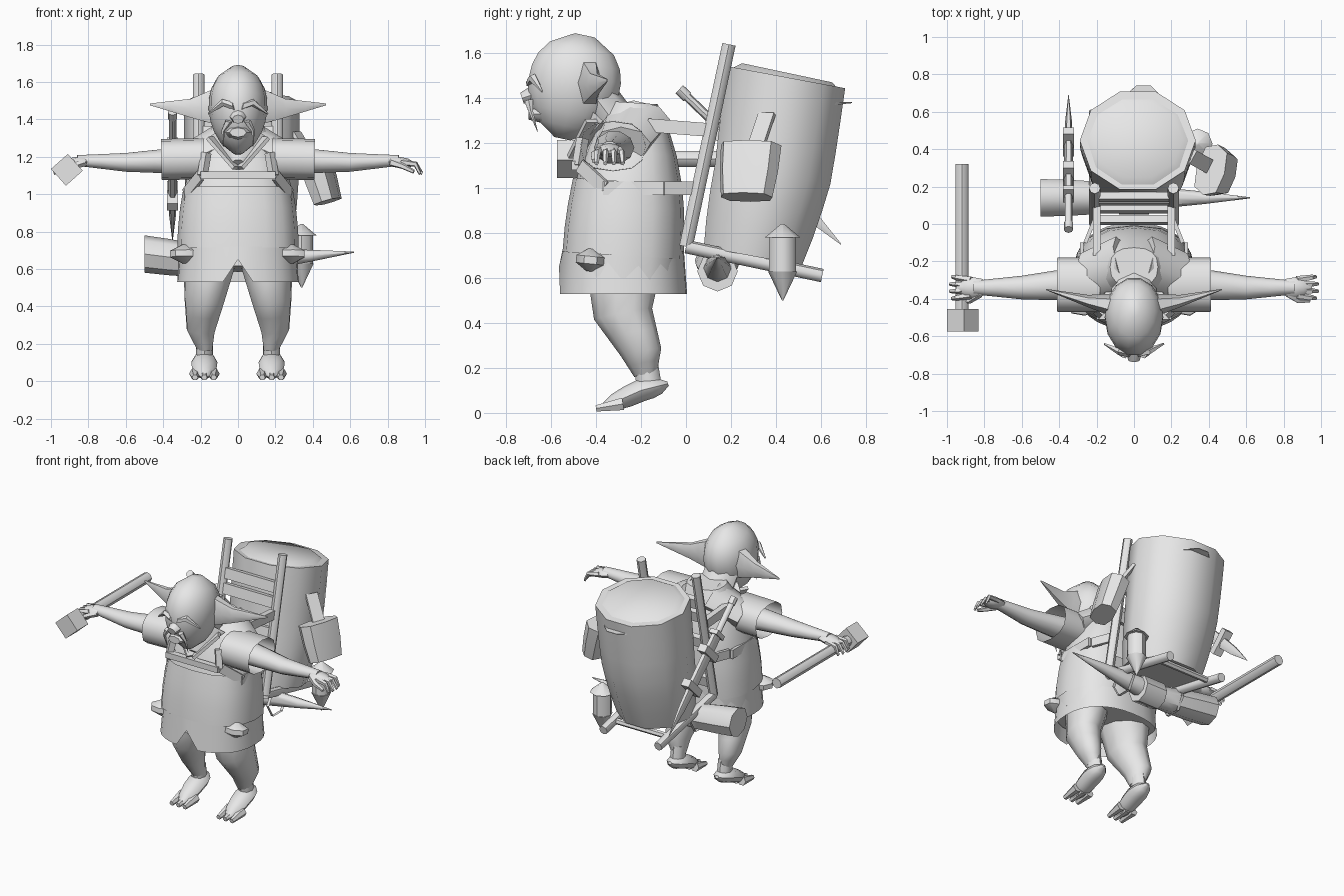
import bpy, bmesh, math
from mathutils import Matrix, Vector

cube = bpy.data.objects.get("Cube")
if cube:
    bpy.data.objects.remove(cube)

grey = bpy.data.materials.new("plain_grey")
grey.use_nodes = True
grey.diffuse_color = (.8, .8, .8, 1)
grey.node_tree.nodes["Principled BSDF"].inputs["Base Color"].default_value = grey.diffuse_color


# Profiles give the girth of a part along its length
def fade(amount, power=1):
    return lambda t: 1 - amount * t ** power


def egg(t):
    return max(2 * math.sqrt(t * (1 - t)), .2)


def skull(t):
    return egg(t) * (.85 + t / 5)


def basket_swell(t):
    return 1 - (1 - t) ** 3 / 6


straight = fade(0)
taper = fade(.5)
point = fade(.95)


def resample(path, steps):
    """Split every leg of a path into equal steps."""
    points = [Vector(path[0])]
    for a, b in zip(path, path[1:]):
        points += [Vector(a).lerp(Vector(b), (i + 1) / steps) for i in range(steps)]
    return points


def sweep(name, path, width, height=None, profile=straight, sides=8, steps=1,
          square=1, caps=True, matrix=Matrix()):
    """Skin elliptical rings along a path, all square to its chord."""
    height = height or width
    points = resample(path, steps)
    frame = (points[-1] - points[0]).to_track_quat("Z", "Y")
    turn, grow = (math.pi / 4, math.sqrt(2)) if sides == 4 else (0, 1)
    bm = bmesh.new()
    rings = []
    for step, centre in enumerate(points):
        girth = grow * profile(step / (len(points) - 1))
        ring = []
        for i in range(sides):
            angle = math.tau * i / sides + turn
            c, s = math.cos(angle), math.sin(angle)
            across = girth * width * math.copysign(abs(c) ** square, c)
            along = girth * height * math.copysign(abs(s) ** square, s)
            ring.append(bm.verts.new(centre + frame @ Vector((across, along, 0))))
        rings.append(ring)
    for low, high in zip(rings, rings[1:]):
        for i in range(sides):
            j = (i + 1) % sides
            bm.faces.new((low[i], low[j], high[j], high[i]))
    if caps:
        bm.faces.new(rings[0])
        bm.faces.new(rings[-1])
    bmesh.ops.recalc_face_normals(bm, faces=bm.faces)
    mesh = bpy.data.meshes.new(name)
    bm.to_mesh(mesh)
    bm.free()
    mesh.transform(matrix)
    mesh.materials.append(grey)
    mesh.shade_smooth()
    mesh.set_sharp_from_angle(angle=math.radians(45))
    obj = bpy.data.objects.new(name, mesh)
    bpy.context.collection.objects.link(obj)
    return obj


def pair(name, path, *args, **options):
    """Sweep a part on the left and its mirror image on the right."""
    for side, sign in (("left", 1), ("right", -1)):
        mirrored = [(sign * x, y, z) for x, y, z in path]
        sweep(side + "_" + name, mirrored, *args, **options)


# Tunic, bib and notched skirt
sweep("shirt", [(0, -.28, .6), (0, -.23, 1.38)], .32, .26, fade(.6, 3), sides=16, steps=7, square=.8)
sweep("bib", [(0, -.28, .7), (0, -.26, 1.03)], .325, .27, fade(.1, 2), sides=16, steps=3, square=.8, caps=False)
sweep("bib_hem", [(-.2, -.49, 1.1), (.2, -.49, 1.1)], .02, sides=4)
skirt = sweep("skirt", [(0, -.28, .53), (0, -.28, .72)], .325, .285, fade(.05), sides=32, square=.85, caps=False)
for vert in skirt.data.vertices:
    if vert.co.z < .6 and abs(vert.co.x) < .01 and vert.co.y < -.4:
        vert.co.z = .65
pair("sleeve", [(.18, -.325, 1.19), (.41, -.325, 1.185)], .145, .11, sides=12, square=.8, caps=False)
pair("shoulder", [(.05, -.22, 1.3), (.25, -.28, 1.2)], .16, .1, fade(.2))
pair("lapel", [(.15, -.42, 1.3), (.01, -.5, 1.14)], .03, .01, sides=4)
pair("bib_strap", [(.17, -.46, 1.22), (.19, -.48, 1.1)], .02, sides=4)
pair("chest_strap", [(.2, -.47, 1.1), (.28, -.36, 1)], .01, .03, sides=4)
pair("side_strap", [(.28, -.37, 1), (.28, -.1, 1)], .01, .03, sides=4)
pair("hip_pouch", [(.28, -.43, .63), (.28, -.42, .73)], .09, .07, egg, sides=7, steps=3)

# Head and face
sweep("head", [(0, -.55, 1.22), (0, -.45, 1.68)], .165, .22, skull, sides=14, steps=8)
sweep("neck", [(0, -.25, 1.2), (0, -.4, 1.4)], .12, .1)
sweep("throat", [(0, -.37, 1.3), (0, -.49, 1.17)], .16, .1, fade(.8), sides=6)
sweep("nose", [(0, -.64, 1.43), (0, -.73, 1.4)], .06, .05, taper)
sweep("lower_lip", [(0, -.6, 1.33), (0, -.7, 1.33)], .09, .05, taper)
pair("ear", [(.12, -.43, 1.47), (.25, -.41, 1.46), (.47, -.35, 1.48)], .06, .11, point, sides=6, steps=2)
pair("brow", [(.02, -.69, 1.47), (.08, -.68, 1.49), (.16, -.64, 1.43)], .025, profile=fade(.8, 2), sides=5)
pair("whisker", [(.05, -.7, 1.39), (.08, -.69, 1.34), (.08, -.66, 1.25)], .02, profile=point, sides=5)

# Arms and hands
pair("arm", [(.3, -.32, 1.18), (.6, -.34, 1.17), (.86, -.34, 1.18)], .09, .075, fade(.6), sides=10, steps=2)
pair("palm", [(.77, -.34, 1.18), (.95, -.34, 1.16)], .055, .03, egg, steps=4)
pair("thumb", [(.82, -.37, 1.17), (.88, -.41, 1.15), (.94, -.41, 1.12)], .022, profile=taper, sides=5)
for finger in range(4):
    spread = finger / 3 - .5
    y = -.34 + spread / 12
    reach = .99 - abs(spread) / 30
    pair("finger", [(.87, y, 1.17), (.95, y + spread / 40, 1.16), (reach, y + spread / 30, 1.11)],
         .02, profile=taper, sides=5)

# Legs, feet and toes
pair("leg", [(.15, -.27, .65), (.18, -.28, .44), (.2, -.2, .27), (.18, -.18, .17)],
     .14, .175, fade(.7), sides=10, steps=2)
pair("ankle", [(.18, -.18, .22), (.18, -.16, .1)], .045, .055)
pair("foot", [(.18, -.08, .13), (.18, -.2, .1), (.18, -.38, .02)], .07, .05, egg, steps=3)
for toe in (-1, 0, 1):
    x = .18 + toe / 20
    pair("toe", [(x, -.28, .04), (x, -.4, .02)], .032, profile=taper, sides=6)

# Club held in the right hand
sweep("club_shaft", [(-.92, -.5, 1.13), (-.92, .32, 1.13)], .035)
sweep("club_head", [(-.96, -.515, 1.09), (-.87, -.515, 1.17)], .06, sides=4)

# Tilted pack frame
tilt = Matrix.Translation((0, 0, .74)) @ Matrix.Rotation(math.radians(-12), 4, "X")
pair("frame_post", [(.21, 0, 0), (.21, 0, .92)], .03, matrix=tilt)
pair("frame_foot", [(.21, 0, 0), (.21, .62, 0)], .03, matrix=tilt)
for z in (.1, .4, .6, .7):
    sweep("frame_rung", [(-.2, 0, z), (.2, 0, z)], .02, .035, sides=4, matrix=tilt)
sweep("foot_rung", [(-.2, .5, 0), (.2, .5, 0)], .02, sides=6, matrix=tilt)
pair("shoulder_strap", [(.2, -.17, 1.28), (.2, .09, 1.26)], .02, .03, sides=4)
pair("waist_strap", [(.26, -.1, 1), (.2, .05, 1)], .01, .03, sides=4)

# Basket and lid
sweep("basket", [(.02, .3, .02), (.02, .31, .4), (.02, .28, .83)], .31, .28, basket_swell,
      sides=10, steps=3, matrix=tilt)
sweep("basket_lid", [(.02, .28, .81), (.02, .28, .85)], .3, .27, fade(.2), sides=10, matrix=tilt)
sweep("lid_flap", [(.05, .44, .74), (.05, .59, .78)], .2, .01, fade(.8), sides=4, matrix=tilt)

# Pouch on the left of the basket
sweep("side_pouch", [(.41, .29, 1.19), (.48, .27, .96)], .14, .08, fade(.15, 2), steps=2, square=.7)
sweep("pouch_strap", [(.31, .36, 1.33), (.4, .31, 1.18)], .04, .01, sides=4)

# Lantern
sweep("lantern_cap", [(.34, .43, .78), (.34, .43, .84)], .08, profile=fade(.9))
sweep("lantern_glass", [(.34, .43, .78), (.34, .43, .63)], .06)
sweep("lantern_drop", [(.34, .43, .63), (.34, .43, .5)], .065, profile=point)

# Horn slung under the frame
sweep("horn", [(-.5, .14, .68), (-.1, .14, .63), (.62, .14, .69)], .1, profile=fade(.97, 2), steps=3)
sweep("horn_wrap", [(-.08, .14, .63), (.08, .14, .63)], .09)
for x in (-.2, .2):
    sweep("horn_loop", [(x - .01, .14, .64), (x + .01, .14, .64)], .1, sides=6, caps=False)

# Sheathed sword on the right of the basket
pommel, tip = Vector((-.35, -.03, 1.44)), Vector((-.35, .69, .75))
guard = pommel.lerp(tip, .25)
sweep("sword_pommel", [pommel, pommel.lerp(tip, .05)], .025)
sweep("sword_grip", [pommel, guard], .02)
sweep("sword_guard", [guard, pommel.lerp(tip, .28)], .03, .05, sides=4)
sweep("sheath", [guard, tip], .025, .045, fade(.95, 4), sides=6, steps=4)
for place in (.4, .65):
    band = pommel.lerp(tip, place)
    half = Vector((0, .06, .06))
    sweep("sword_band", [band - half, band + half], .03, .025, sides=4)
